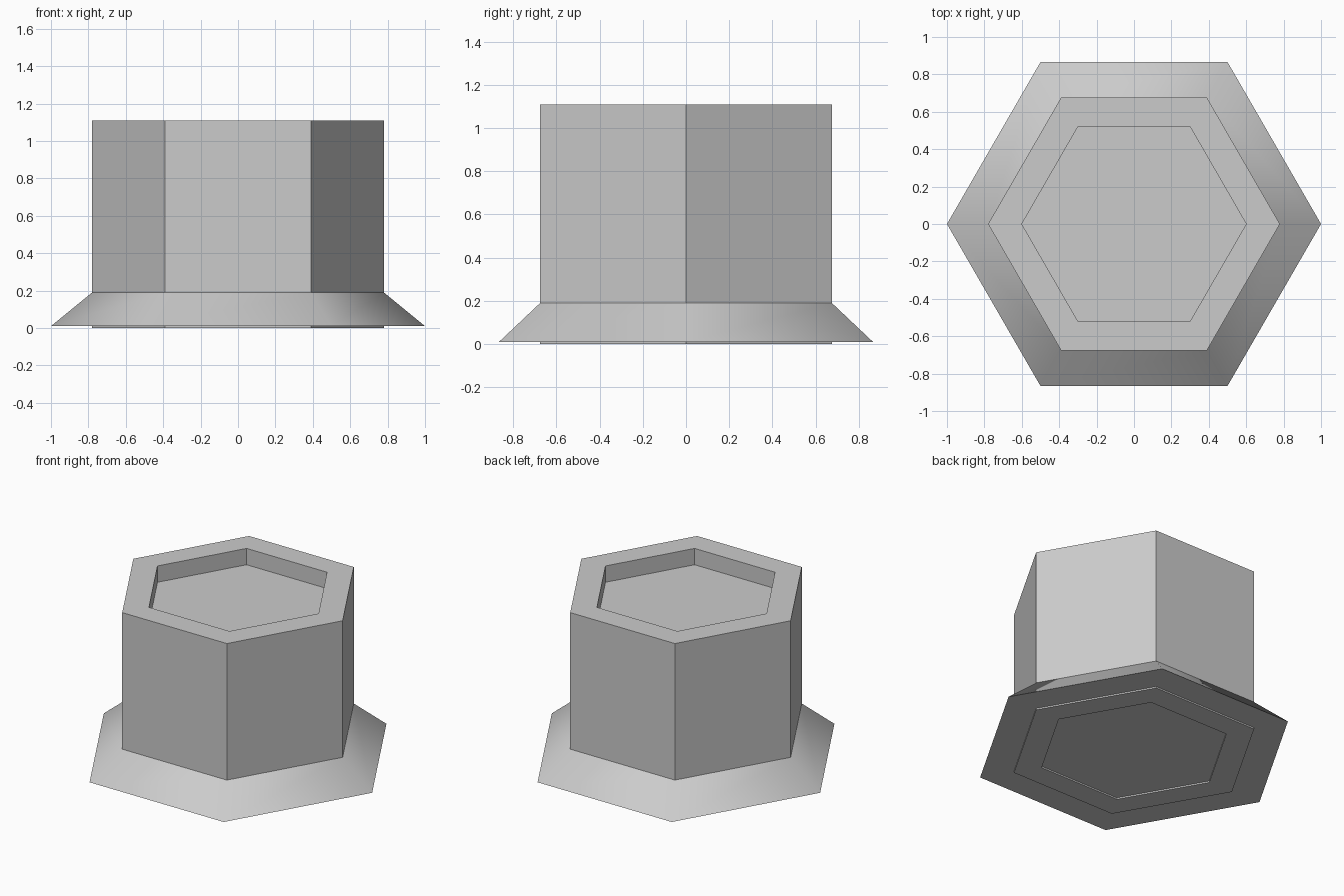
import bpy
import bmesh
from math import cos, sin, pi, radians

if "Cube" in bpy.data.objects:
    bpy.data.objects.remove(bpy.data.objects["Cube"])

SIDES = 6


def hex_revolve(name, profile, closed=False):
    """Sweep an (radius, z) profile, listed bottom to top, around six corners.
    Open profiles get a flat cap on the first and last ring."""
    bm = bmesh.new()
    rings = [[bm.verts.new((r * cos(2 * pi * i / SIDES), r * sin(2 * pi * i / SIDES), z))
              for i in range(SIDES)] for r, z in profile]
    pairs = list(zip(rings, rings[1:]))
    if closed:
        pairs.append((rings[-1], rings[0]))
    for a, b in pairs:
        for i in range(SIDES):
            j = (i + 1) % SIDES
            bm.faces.new((a[i], a[j], b[j], b[i]))
    if not closed:
        bm.faces.new(rings[0][::-1])
        bm.faces.new(rings[-1])
    bmesh.ops.recalc_face_normals(bm, faces=bm.faces[:])
    mesh = bpy.data.meshes.new(name)
    bm.to_mesh(mesh)
    bm.free()
    obj = bpy.data.objects.new(name, mesh)
    bpy.context.collection.objects.link(obj)
    return obj


# Hexagonal body: shallow recess underneath, deeper recess on top
hex_revolve("body", [(0.6, 0.01), (0.6, 0.0), (0.78, 0.0),
                     (0.78, 1.11), (0.6, 1.11), (0.6, 1.0)])

# Sloping skirt around the foot, smooth across its six sides
flange = hex_revolve("flange", [(0.78, 0.01), (1.0, 0.01), (0.78, 0.19)], closed=True)
bpy.context.view_layer.objects.active = flange
flange.select_set(True)
bpy.ops.object.shade_smooth_by_angle(angle=radians(50))
